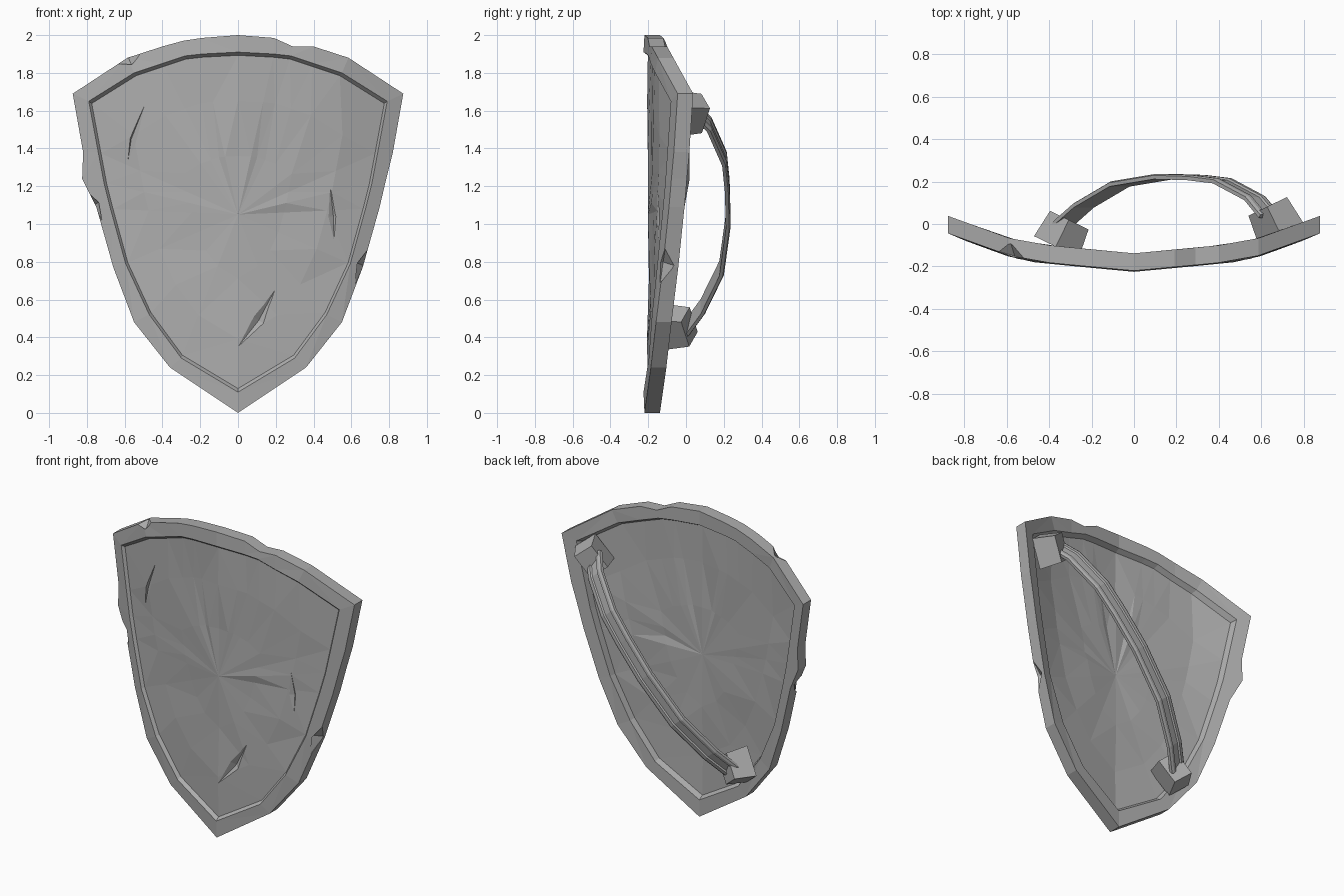
import bpy, bmesh, random
from mathutils import Vector

random.seed(4)
if "Cube" in bpy.data.objects:
    bpy.data.objects.remove(bpy.data.objects["Cube"])

steel = bpy.data.materials.new("grey_steel")
steel.use_nodes = True
GREY = (0.42, 0.42, 0.42, 1)
steel.diffuse_color = GREY
steel.node_tree.nodes["Principled BSDF"].inputs["Base Color"].default_value = GREY


def finish(bm, name):
    bmesh.ops.recalc_face_normals(bm, faces=bm.faces[:])
    mesh = bpy.data.meshes.new(name)
    bm.to_mesh(mesh)
    bm.free()
    mesh.materials.append(steel)
    ob = bpy.data.objects.new(name, mesh)
    bpy.context.collection.objects.link(ob)
    return ob


def bridge(bm, a, b):
    n = len(a)
    for i in range(n):
        j = (i + 1) % n
        bm.faces.new((a[i], a[j], b[j], b[i]))


# Curved front of the shield: depth depends on distance from the middle
BEND = [(0, -.22), (.3, -.192), (.5, -.172), (.6, -.145), (.75, -.09), (.9, -.035)]


def bend(x):
    x = abs(x)
    for (x0, y0), (x1, y1) in zip(BEND, BEND[1:]):
        if x <= x1:
            return y0 + (y1 - y0) * (x - x0) / (x1 - x0)
    return BEND[-1][1]


# Half outline: outer rim x, z and inner rim x, z
HALF = [(.19, 1.985, .19, 1.9), (.29, 1.97, .28, 1.89), (.40, 1.94, .40, 1.85),
        (.585, 1.88, .55, 1.8), (.875, 1.69, .79, 1.65), (.82, 1.38, .74, 1.38),
        (.785, 1.24, .71, 1.22), (.75, 1.09, .675, 1.08), (.66, .77, .595, .79),
        (.55, .48, .47, .52), (.36, .24, .30, .29)]
right = [list(p) for p in HALF]
left = [[-a, b, -c, d] for a, b, c, d in HALF]
right[1][1] = 1.94   # dent in the top edge
left[6][0] = -.825   # edge bent outwards
outline = [[0, 2, 0, 1.91]] + right + [[0, 0, 0, .11]] + left[::-1]
outer = [(p[0], p[1]) for p in outline]
inner = [(p[2], p[3]) for p in outline]
MID_Z = 1.05


def shrink(points, s):
    return [(x * s, MID_Z + (z - MID_Z) * s) for x, z in points]


# Shield body: rings from the back centre, round the rim, to the front centre
dents = {s: [random.uniform(-.007, .007) for _ in outline] for s in (.7, .36)}
bm = bmesh.new()


def ring(points, offset, jitter=None):
    return [bm.verts.new((x, bend(x) + offset + (jitter[i] if jitter else 0), z))
            for i, (x, z) in enumerate(points)]


def panel(offset):
    return [ring(shrink(inner, s), offset, dents[s]) for s in (.36, .7)] + \
           [ring(shrink(inner, .98), offset)]


back = panel(.05)
front = panel(.018)
rings = back + [ring(inner, .082), ring(outer, .082), ring(outer, 0),
                ring(inner, -.005)] + front[::-1]
for a, b in zip(rings, rings[1:]):
    bridge(bm, a, b)
for r, offset in ((back[0], .05), (front[0], .018)):
    c = bm.verts.new((0, bend(0) + offset, MID_Z))
    for i in range(len(r)):
        bm.faces.new((c, r[i], r[(i + 1) % len(r)]))
bmesh.ops.triangulate(bm, faces=bm.faces[:])
shield = finish(bm, "shield_body")


# Battle damage: spindle shaped cuts in the panel and the rim
def gouge(a, mid, b, width, depth, recess):
    def at(p, dy=0):
        return Vector((p[0], bend(p[0]) + recess + dy, p[1]))
    along = (Vector(b) - Vector(a)).normalized()
    side = Vector((along.y, 0, -along.x)) * width / 2
    m = at(mid)
    bm = bmesh.new()
    for v in (at(a), at(b), m + side, m - side, at(mid, depth), at(mid, -.05)):
        bm.verts.new(v)
    bmesh.ops.convex_hull(bm, input=bm.verts[:])
    cutter = finish(bm, "cutter")
    cutter.hide_render = True
    mod = shield.modifiers.new("cut", "BOOLEAN")
    mod.operation = "DIFFERENCE"
    mod.solver = "EXACT"
    mod.object = cutter
    bpy.context.view_layer.objects.active = shield
    bpy.ops.object.modifier_apply(modifier=mod.name)
    bpy.data.objects.remove(cutter)


gouge((.48, 1.27), (.505, 1.04), (.51, .84), .065, .024, .014)
gouge((.2, .66), (.11, .49), (0, .35), .065, .024, .014)
gouge((-.47, 1.69), (-.565, 1.45), (-.6, 1.22), .015, .02, .014)
gouge((-.66, 1.85), (-.58, 1.88), (-.5, 1.92), .09, .06, 0)
gouge((.70, .88), (.665, .78), (.62, .68), .1, .06, 0)
gouge((-.80, 1.17), (-.765, 1.1), (-.72, 1.02), .08, .06, 0)

# Arm strap: grooved band swept along an arch on the back
ALONG = Vector((.64, 0, .77))
ACROSS = Vector((.77, 0, -.64))
ARCH = [(.64, .05), (.57, .135), (.42, .215), (.3, .23), (.14, .235),
        (-.07, .2), (-.24, .1), (-.33, .02), (-.36, -.03)]
SECTION = [(-.062, -.012), (.062, -.012), (.062, .006), (.048, .013), (.03, .013),
           (.024, .004), (-.024, .004), (-.03, .013), (-.048, .013), (-.062, .006)]
path = [Vector((x, y - .012, .45 + (x + .33) * 1.2)) for x, y in ARCH]
bm = bmesh.new()
loops = []
for i, p in enumerate(path):
    t = path[min(i + 1, len(path) - 1)] - path[max(i - 1, 0)]
    n = t.cross(ACROSS).normalized()
    if n.y < 0:
        n.negate()
    loops.append([bm.verts.new(p + ACROSS * w + n * h) for w, h in SECTION])
for a, b in zip(loops, loops[1:]):
    bridge(bm, a, b)
bm.faces.new(loops[0])
bm.faces.new(loops[-1])
finish(bm, "arm_strap")


# Strap mounts: tapered blocks leaning towards the middle
def mount(name, centre, lean):
    n = Vector((lean, .87, 0)).normalized()
    w = n.cross(ALONG).normalized()
    u = w.cross(n)
    bm = bmesh.new()
    bmesh.ops.create_cube(bm, size=1)
    for v in bm.verts:
        taper = .86 if v.co.z > 0 else 1
        v.co = Vector(centre) + u * v.co.x * .19 * taper + w * v.co.y * .15 * taper \
            + n * v.co.z * .14
    finish(bm, name)


mount("upper_strap_mount", (.66, .02, 1.585), -.42)
mount("lower_strap_mount", (-.335, -.045, .455), .42)
